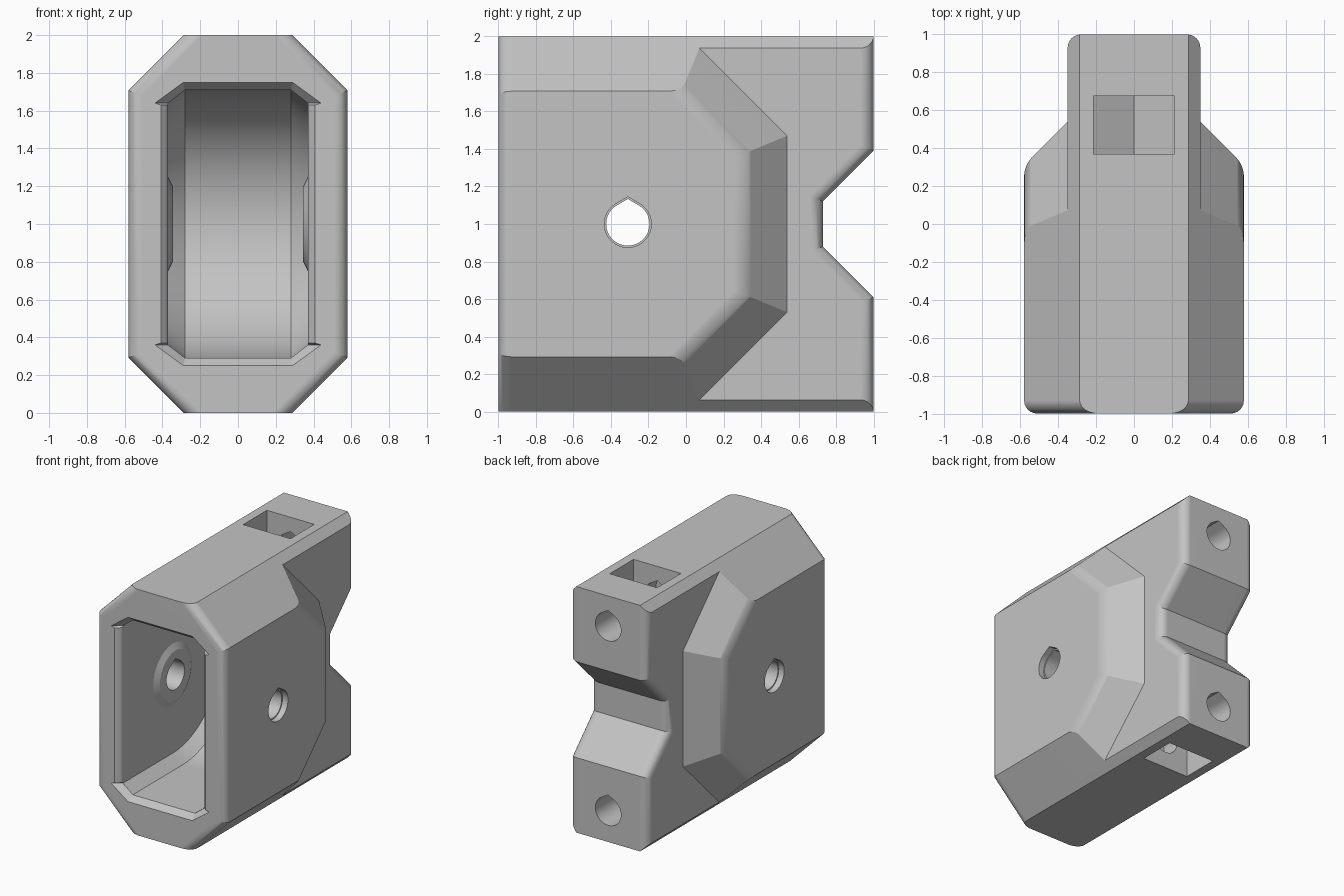
import bpy, bmesh
from math import sin, cos, pi, tau, radians

if "Cube" in bpy.data.objects:
    bpy.data.objects.remove(bpy.data.objects["Cube"])

AXLE_Y, MID_Z = -0.31, 1.0

grey = bpy.data.materials.new("plain_grey")
grey.use_nodes = True
grey.diffuse_color = (0.55, 0.55, 0.55, 1)
grey.node_tree.nodes["Principled BSDF"].inputs["Base Color"].default_value = (0.55, 0.55, 0.55, 1)


def finish(name, bm):
    bmesh.ops.recalc_face_normals(bm, faces=bm.faces[:])
    mesh = bpy.data.meshes.new(name)
    bm.to_mesh(mesh)
    bm.free()
    mesh.materials.append(grey)
    ob = bpy.data.objects.new(name, mesh)
    bpy.context.collection.objects.link(ob)
    return ob


def loft(name, sections, rounded=None, radius=0.07):
    """Skin through matching outlines; round the edges picked by a rule."""
    bm = bmesh.new()
    rings = [[bm.verts.new(p) for p in s] for s in sections]
    n = len(rings[0])
    for a, b in zip(rings, rings[1:]):
        for i in range(n):
            j = (i + 1) % n
            bm.faces.new((a[i], a[j], b[j], b[i]))
    bm.faces.new(rings[0])
    bm.faces.new(rings[-1])
    bmesh.ops.recalc_face_normals(bm, faces=bm.faces[:])
    if rounded:
        edges = [e for e in bm.edges if rounded(e.verts[0].co, e.verts[1].co)]
        bmesh.ops.bevel(bm, geom=edges, offset=radius, segments=6,
                        profile=0.5, affect='EDGES')
    return finish(name, bm)


def along_x(pts, x):
    return [(x, y, z) for y, z in pts]


def along_y(pts, y):
    return [(x, y, z) for x, z in pts]


def circle(r, cu, cv, n=64, tip=0.0):
    """Circle outline, with an optional pointed top for a printable hole."""
    pts = [(cu + r * cos(tau * i / n), cv + r * sin(tau * i / n)) for i in range(n)]
    if tip:
        k, half = n // 4, n // 12
        pts = pts[:k - half + 1] + [(cu, cv + r * tip)] + pts[k + half:]
    return pts


def combine(target, other, operation):
    mod = target.modifiers.new(operation.lower(), 'BOOLEAN')
    mod.operation, mod.object, mod.solver = operation, other, 'EXACT'
    bpy.context.view_layer.objects.active = target
    bpy.ops.object.modifier_apply(modifier=mod.name)
    bpy.data.objects.remove(other)


# Wide front part, tapering at 45 degrees towards the rear
def wing_outline(x):
    d = 0.579 - abs(x)
    y, z = 0.31 + d, 0.375 + d * 0.414
    run = y + 1.2
    return along_x([(-1.2, MID_Z + z + run), (y, MID_Z + z),
                    (y, MID_Z - z), (-1.2, MID_Z - z - run)], x)


housing = loft("pulley_housing", [wing_outline(x) for x in (-0.579, -0.3, 0.3, 0.579)],
               lambda a, b: abs(a.x + b.x) > 1.15 and a.y + b.y > -2, 0.05)

# Narrow rear slab with a notch in its back
slab = [(-0.9, -0.1), (1, -0.1), (1, 0.61), (0.73, 0.88),
        (0.73, 1.12), (1, 1.39), (1, 2.1), (-0.9, 2.1)]
combine(housing, loft("rear_slab", [along_x(slab, x) for x in (-0.35, 0.35)],
                      lambda a, b: abs(a.x - b.x) < 0.01 and min(a.y, b.y) > 0.6), 'UNION')

# Octagonal envelope with its front rim rounded except at top and bottom
octagon = [(-0.58, 0.293), (-0.287, 0), (0.287, 0), (0.58, 0.293),
           (0.58, 1.707), (0.287, 2), (-0.287, 2), (-0.58, 1.707)]
combine(housing, loft("envelope", [along_y(octagon, y) for y in (-1, 1.3)],
                      lambda a, b: max(a.y, b.y) < -0.9
                      and not (abs(a.z - b.z) < 0.01 and abs(a.x - b.x) > 0.3)), 'INTERSECT')


# Wheel cavity: rounded at the rear, open at the front, with chamfered rims
def cavity_outline(r):
    arc = [(AXLE_Y + r * cos(t), MID_Z + r * sin(t))
           for t in (pi * (i / 48 - 0.5) for i in range(49))]
    return arc + [(-1.1, MID_Z + r), (-1.1, MID_Z - r)]


combine(housing, loft("cavity", [along_x(cavity_outline(r), x) for x, r in
                                 ((-0.37, 0.64), (-0.28, 0.71), (0.28, 0.71), (0.37, 0.64))]),
        'DIFFERENCE')


# Flared lip around the front opening
def lip_outline(t):
    side = 0.369 + 0.041 * (1 - cos(t * pi / 2))
    quarter = [(side, 0.63), (0.371 + 0.07 * t, 0.64), (0.28 + 0.01 * t, 0.709 + 0.041 * t)]
    upper = quarter + [(-x, z) for x, z in reversed(quarter)]
    ring = upper + [(-x, -z) for x, z in upper]
    return along_y([(x, MID_Z + z) for x, z in ring], -0.95 - 0.051 * t)


combine(housing, loft("lip", [lip_outline(i / 5) for i in range(6)]), 'DIFFERENCE')

for s in (-1, 1):
    # Raised washer face around the axle inside the cavity
    combine(housing, loft("axle_boss", [along_x(circle(r, AXLE_Y, MID_Z), s * x) for x, r in
                                        ((0.345, 0.2), (0.37, 0.25), (0.42, 0.25))]), 'UNION')

# Axle hole, slightly wider at the outside
combine(housing, loft("axle_hole", [along_x(circle(0.115, AXLE_Y, MID_Z, tip=1.16), x)
                                    for x in (-0.7, 0.7)]), 'DIFFERENCE')
for s in (-1, 1):
    combine(housing, loft("axle_recess", [along_x(circle(0.125, AXLE_Y, MID_Z, tip=1.16), s * x)
                                          for x in (0.53, 0.7)]), 'DIFFERENCE')
    # Nut slot with a V-shaped floor, and the screw hole through it
    slot = [(-0.213, 1.2), (-0.213, 0.63), (0, 0.507), (0.213, 0.63), (0.213, 1.2)]
    combine(housing, loft("nut_slot", [along_y([(x, MID_Z + s * z) for x, z in slot], y)
                                       for y in (0.37, 0.675)]), 'DIFFERENCE')
    combine(housing, loft("screw_hole", [along_y(circle(0.115, 0, MID_Z + s * 0.75, tip=1.16), y)
                                         for y in (0.22, 1.1)]), 'DIFFERENCE')

# Smooth fillets, crisp edges
bpy.ops.object.select_all(action='DESELECT')
housing.select_set(True)
bpy.context.view_layer.objects.active = housing
bpy.ops.object.shade_smooth_by_angle(angle=radians(25))
weighted = housing.modifiers.new("even_normals", 'WEIGHTED_NORMAL')
weighted.keep_sharp = True
